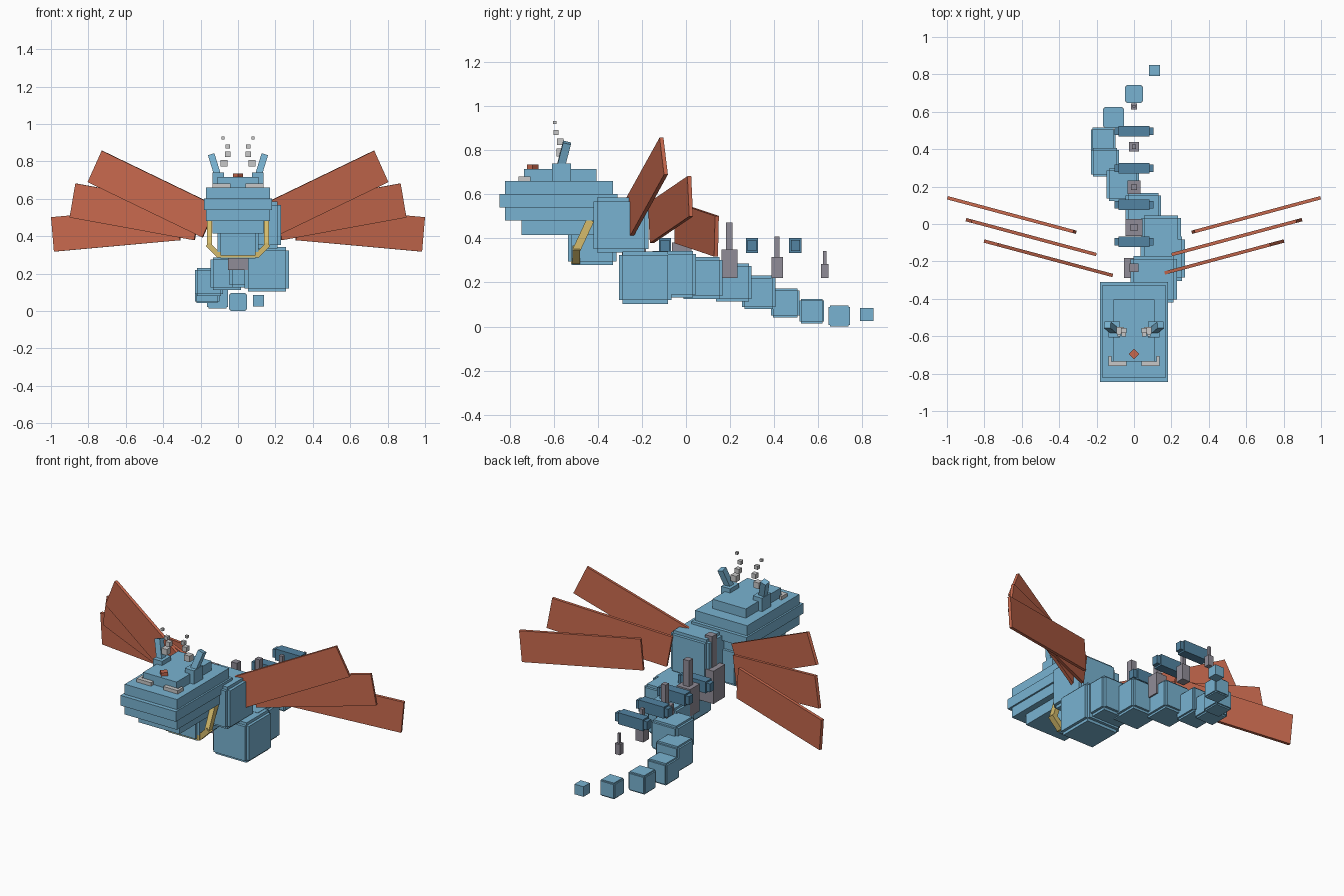
import bpy
import bmesh
from math import radians, sin, cos
from mathutils import Matrix, Vector, Euler

cube = bpy.data.objects.get("Cube")
if cube:
    bpy.data.objects.remove(cube, do_unlink=True)


def material(name, colour):
    m = bpy.data.materials.new(name)
    m.use_nodes = True
    m.diffuse_color = (*colour, 1)
    bsdf = next(n for n in m.node_tree.nodes if n.type == 'BSDF_PRINCIPLED')
    bsdf.inputs["Base Color"].default_value = (*colour, 1)
    return m


BLUE = material("sky blue", (.19, .45, .64))
DARK = material("deep blue", (.085, .23, .36))
ORANGE = material("burnt orange", (.57, .14, .075))
GOLD = material("gold", (.66, .50, .15))
GREY = material("grey", (.28, .265, .31))
PALE = material("pale grey", (.58, .58, .58))


def build(name, mat, boxes):
    """Make one object from boxes given as (centre, size[, rotation])."""
    bm = bmesh.new()
    for centre, size, *rot in boxes:
        turn = rot[0] if rot else Matrix.Identity(4)
        bmesh.ops.create_cube(bm, size=1, matrix=Matrix.Translation(centre) @ turn
                              @ Matrix.Diagonal((*size, 1)))
    mesh = bpy.data.meshes.new(name)
    bm.to_mesh(mesh)
    bm.free()
    mesh.materials.append(mat)
    obj = bpy.data.objects.new(name, mesh)
    bpy.context.scene.collection.objects.link(obj)
    return obj


def span(x, y0, y1, z0, z1):
    """Box symmetric in x between given y and z limits."""
    return ((0, (y0 + y1) / 2, (z0 + z1) / 2), (2 * x, y1 - y0, z1 - z0))


def rounded(centre, w):
    """Stepped block: three crossed boxes."""
    s = w * .86
    return [(centre, (w, s, s)), (centre, (s, w, s)), (centre, (s, s, w))]


# Head slabs
build("head", BLUE, [span(.172, -.82, -.33, .48, .66)])
build("head_band", BLUE, [span(.182, -.845, -.31, .54, .60)])
build("jaw", BLUE, [span(.135, -.745, -.415, .415, .50)])
build("crown", BLUE, [span(.11, -.735, -.405, .65, .715)])
build("brow_gem", ORANGE, [((0, -.695, .72), (.038, .038, .03),
                            Matrix.Rotation(radians(45), 4, 'Z'))])

# Neck, torso and winding tail, from front to tip: x, y, z, width
segments = [
    (0, -.425, .39, .22), (.105, -.295, .46, .25), (.155, -.185, .222, .238),
    (.145, -.06, .237, .212), (.05, .07, .22, .19), (-.06, .21, .20, .174),
    (-.155, .33, .155, .152), (-.165, .45, .107, .13), (-.11, .57, .07, .112),
    (0, .695, .048, .096),
]
for i, (x, y, z, w) in enumerate(segments):
    name = ("neck", "torso")[i] if i < 2 else f"tail_segment_{i - 1}"
    build(name, BLUE, rounded((x, y, z), w))
build("tail_tip", BLUE, [((.11, .82, .055), (.06, .06, .06))])

# Floating back plates
for i in range(4):
    y = -.095 + .197 * i
    build(f"back_plate_{i + 1}", DARK, [((0, y, .368), (.21, .04, .05)),
                                        ((0, y, .368), (.165, .056, .068))])

# Stepped spikes along the back, shrinking rearwards
for i in range(5):
    k = 5 - i
    y, w, h = -.235 + .216 * i, .014 + .019 * k, .03 + .033 * k
    tip = h * .95
    build(f"spike_{i + 1}", GREY, [((0, y, .22 + h / 2), (w, w, h)),
                                   ((0, y, .22 + h + tip / 2), (w * .42, w * .42, tip))])

# Paired parts
for side, s in (("left", 1), ("right", -1)):
    # Wing blades: centre and upward tilt in degrees
    blades = [((.458, -.183, .625), 25), ((.55, -.07, .53), 10), ((.653, .048, .44), -5)]
    for i, (c, tilt) in enumerate(blades):
        turn = (Matrix.Rotation(radians(15 * s), 4, 'Z')
                @ Matrix.Rotation(radians(-tilt * s), 4, 'Y'))
        build(f"{side}_wing_blade_{i + 1}", ORANGE,
              [((c[0] * s, c[1], c[2]), (.70, .018, .185), turn)])

    # Horn leaning outward and back
    lean = Euler((radians(-14), radians(17 * s), 0)).to_matrix().to_4x4()
    build(f"{side}_horn", BLUE, [((.118 * s, -.56, .755), (.036, .036, .17), lean),
                                 ((.105 * s, -.565, .70), (.06, .085, .08))])

    # Drifting puffs above the horn
    puffs = [(.075, -.57, .79, .036), (.055, -.57, .838, .028),
             (.055, -.59, .88, .022), (.08, -.595, .925, .015)]
    build(f"{side}_puffs", PALE, [((x * s, y, z), (w, w, w)) for x, y, z, w in puffs])

    # L-shaped nostril rim
    build(f"{side}_rim", PALE, [((.088 * s, -.748, .668), (.095, .025, .025)),
                                ((.128 * s, -.733, .668), (.015, .055, .025))])

    # Collar side and its lower corner
    build(f"{side}_collar", GOLD, [
        ((.152 * s, -.465, .415), (.028, .035, .15),
         Matrix.Rotation(radians(-25), 4, 'X')),
        ((.13 * s, -.497, .325), (.03, .035, .09), Matrix.Rotation(radians(45 * s), 4, 'Y'))])

build("collar_base", GOLD, [((0, -.503, .30), (.22, .035, .03))])
